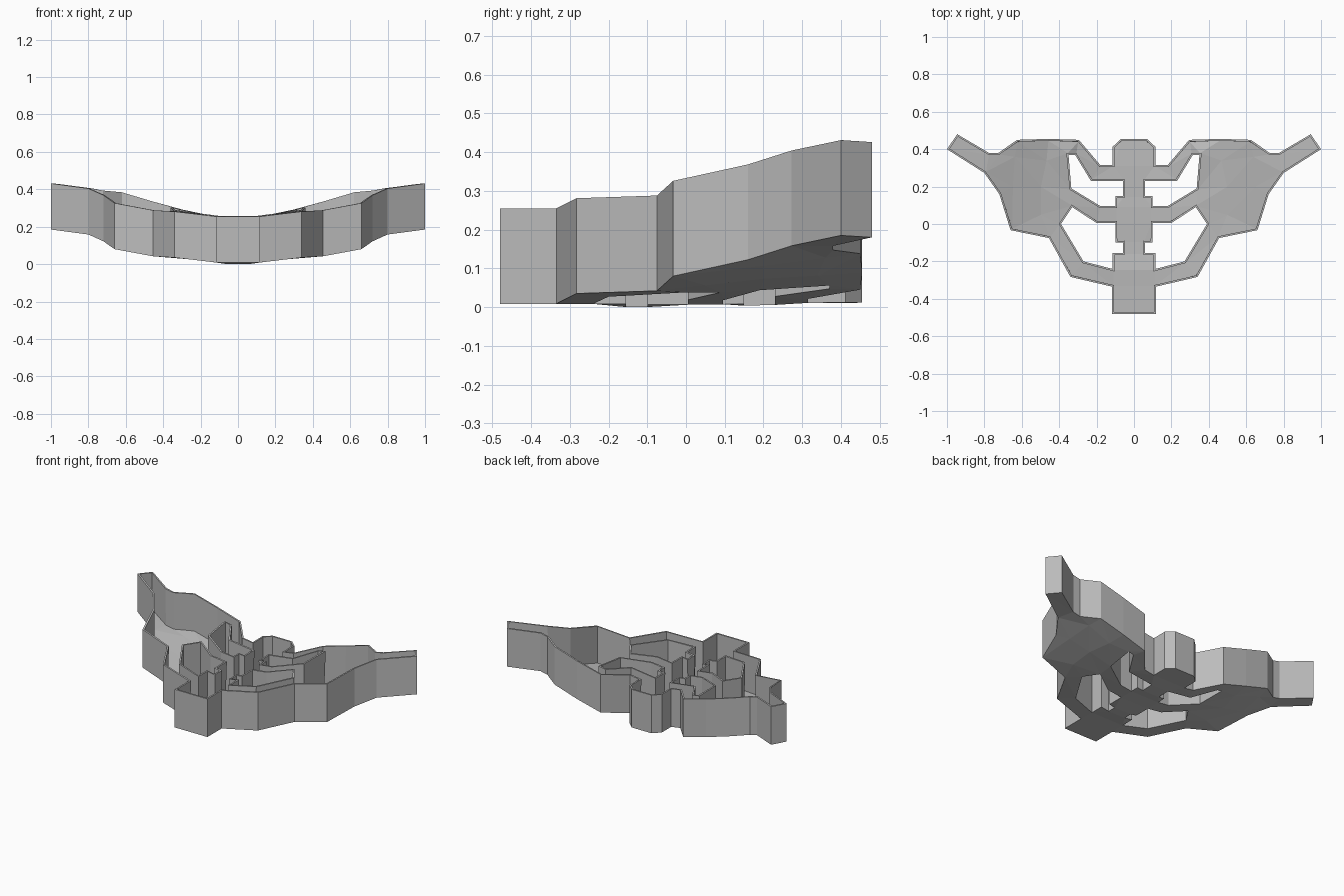
import bpy
import bmesh
from mathutils import Vector
from mathutils.geometry import delaunay_2d_cdt

if "Cube" in bpy.data.objects:
    bpy.data.objects.remove(bpy.data.objects["Cube"], do_unlink=True)

WALL_HEIGHT = 0.246
THICKNESS = 0.01

# Plan of one half: outer edge from front to back, two openings, wing creases
outer_half = [(.117, -.48), (.117, -.335), (.34, -.283), (.455, -.075), (.66, -.033),
              (.72, .16), (.8, .273), (1, .4), (.945, .48), (.775, .38), (.725, .38),
              (.625, .45), (.46, .455), (.295, .45), (.18, .315), (.115, .315),
              (.115, .412), (.07, .455)]
front_opening = [(.1, .005), (.2, .005), (.33, .09), (.39, 0), (.27, -.2),
                 (.115, -.24), (.115, -.155), (.06, -.155), (.06, -.1), (.1, -.1)]
back_opening = [(.06, .23), (.23, .23), (.315, .37), (.35, .37), (.335, .19),
                (.18, .096), (.1, .096), (.1, .15), (.06, .15)]
wing_creases = [(.65, .2), (.64, .36), (.5, .2), (.47, .34), (.5, .05)]

# Floor height against distance from the centre line, at the front and the back
front_rise = [(0, 0), (.06, 0), (.12, .009), (.34, .035), (.455, .042),
              (.66, .08), (.72, .105), (.8, .145), (1, .185)]
back_rise = [(0, .01), (.12, .012), (.295, .045), (.46, .09),
             (.625, .138), (.8, .167), (1, .185)]


def along(profile, x):
    for (a, za), (b, zb) in zip(profile, profile[1:]):
        if x <= b:
            return za + (zb - za) * (x - a) / (b - a)
    return profile[-1][1]


def floor_height(x, y):
    blend = min(max(y / .45, 0), 1)
    return (1 - blend) * along(front_rise, abs(x)) + blend * along(back_rise, abs(x))


def mirrored(points):
    return [(-x, y) for x, y in reversed(points)]


def inside(p, loop):
    hit = False
    for (ax, ay), (bx, by) in zip(loop, loop[1:] + loop[:1]):
        if (ay > p.y) != (by > p.y) and p.x < ax + (bx - ax) * (p.y - ay) / (by - ay):
            hit = not hit
    return hit


# Triangulate the plan between the outer edge and the openings
outline = outer_half + mirrored(outer_half)
openings = [front_opening, back_opening, mirrored(front_opening), mirrored(back_opening)]
points, edges = [], []
for loop in [outline] + openings:
    start, count = len(points), len(loop)
    points += [Vector(p) for p in loop]
    edges += [(start + i, start + (i + 1) % count) for i in range(count)]
points += [Vector(p) for p in wing_creases + mirrored(wing_creases)]
plan = delaunay_2d_cdt(points, edges, [], 0, 1e-5)

# Floor sheet
bm = bmesh.new()
verts = [bm.verts.new((p.x, p.y, floor_height(p.x, p.y))) for p in plan[0]]
for face in plan[2]:
    middle = sum((plan[0][i] for i in face), Vector((0, 0))) / len(face)
    if inside(middle, outline) and not any(inside(middle, o) for o in openings):
        bm.faces.new([verts[i] for i in face])
bmesh.ops.delete(bm, geom=[v for v in bm.verts if not v.link_faces], context='VERTS')
bm.normal_update()
for face in bm.faces:
    if face.normal.z > 0:
        face.normal_flip()
floor_faces = list(bm.faces)

# Upright walls around the outer edge and each opening
rim = [e for e in bm.edges if e.is_boundary]
raised = bmesh.ops.extrude_edge_only(bm, edges=rim)["geom"]
bmesh.ops.translate(bm, vec=(0, 0, WALL_HEIGHT),
                    verts=[g for g in raised if isinstance(g, bmesh.types.BMVert)])
bmesh.ops.recalc_face_normals(bm, faces=bm.faces[:])
bm.normal_update()
if sum(f.normal.z for f in floor_faces) > 0:
    bmesh.ops.reverse_faces(bm, faces=bm.faces[:])

mesh = bpy.data.meshes.new("walled_tray")
bm.to_mesh(mesh)
bm.free()
tray = bpy.data.objects.new("walled_tray", mesh)
bpy.context.collection.objects.link(tray)

# Thin wall thickness, grown inwards
solid = tray.modifiers.new("thickness", 'SOLIDIFY')
solid.thickness = THICKNESS
solid.offset = -1
solid.use_even_offset = True

# Plain grey
grey = bpy.data.materials.new("plain_grey")
grey.use_nodes = True
colour = (.5, .5, .5, 1)
grey.diffuse_color = colour
grey.node_tree.nodes["Principled BSDF"].inputs["Base Color"].default_value = colour
mesh.materials.append(grey)
